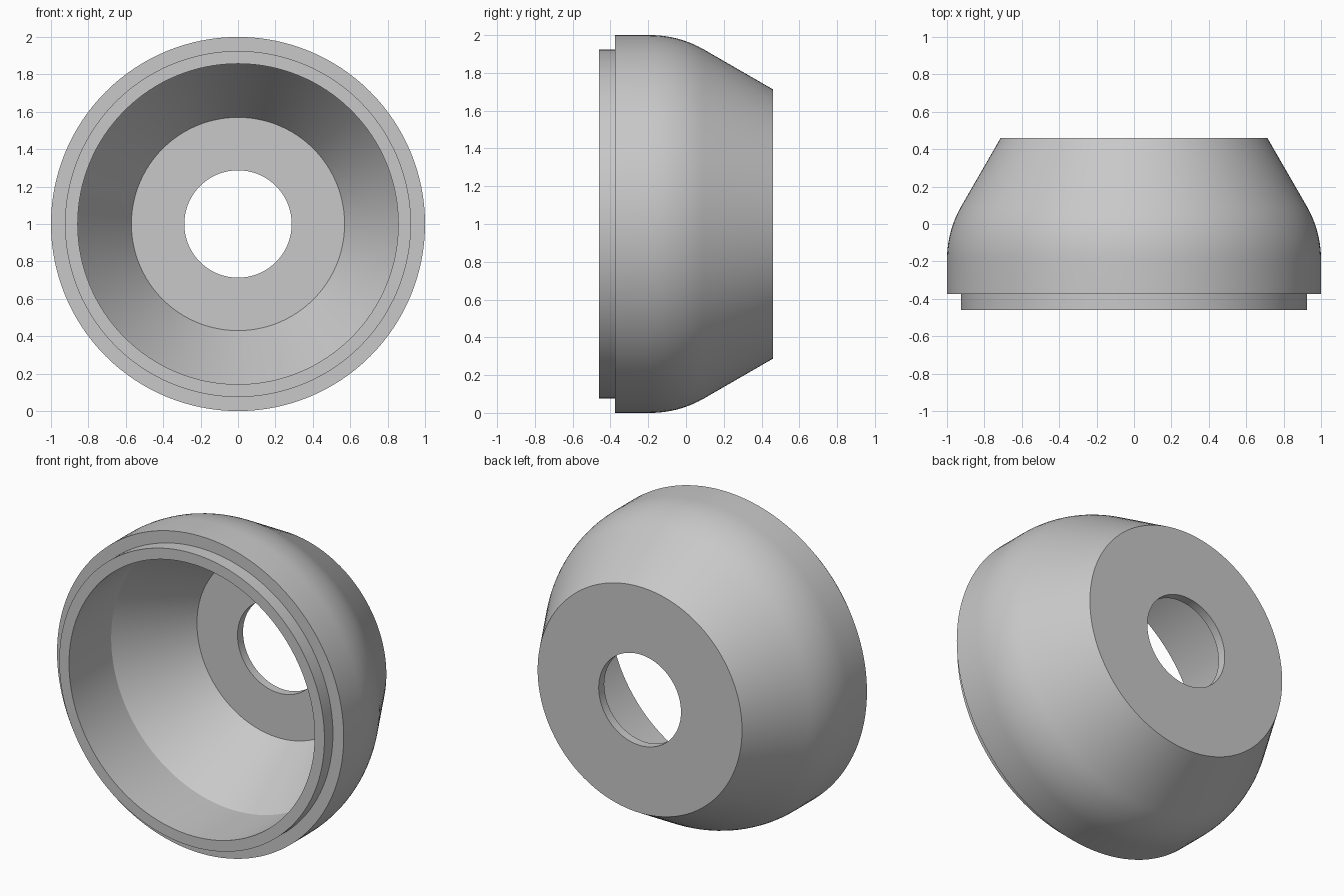
import bpy, bmesh, math
from mathutils import Matrix, Vector

cube = bpy.data.objects.get("Cube")
if cube:
    bpy.data.objects.remove(cube, do_unlink=True)

SEGMENTS = 128
FRONT, BACK = -0.46, 0.46
SLOPE = math.radians(30)

grey = bpy.data.materials.new("light grey")
grey.use_nodes = True
grey.diffuse_color = (0.58, 0.58, 0.58, 1)
grey.node_tree.nodes["Principled BSDF"].inputs["Base Color"].default_value = grey.diffuse_color


def shoulder_arc(start_y, radius, steps):
    """Rounded shoulder from the straight rim to the conical back."""
    angles = [SLOPE * i / steps for i in range(steps + 1)]
    return [(1 - radius * (1 - math.cos(a)), start_y + radius * math.sin(a)) for a in angles]


def lathe(name, profile, material):
    """Spin a closed (radius, y) profile about the front-to-back axis."""
    bm = bmesh.new()
    verts = [bm.verts.new((r, y, 0)) for r, y in profile]
    edges = [bm.edges.new((v, verts[i - 1])) for i, v in enumerate(verts)]
    bmesh.ops.spin(bm, geom=verts + edges, cent=(0, 0, 0), axis=(0, 1, 0),
                   angle=math.tau, steps=SEGMENTS, use_merge=True)
    bmesh.ops.remove_doubles(bm, verts=bm.verts, dist=1e-5)
    bmesh.ops.recalc_face_normals(bm, faces=bm.faces)
    bmesh.ops.transform(bm, matrix=Matrix.Translation(Vector((0, 0, 1))), verts=bm.verts)
    mesh = bpy.data.meshes.new(name)
    bm.to_mesh(mesh)
    bm.free()
    mesh.materials.append(material)
    obj = bpy.data.objects.new(name, mesh)
    bpy.context.collection.objects.link(obj)
    return obj


# Outer shell: stepped lip, straight rim, shoulder, conical back
outer = [(0.925, FRONT), (0.925, -0.375), (1, -0.375)]
outer += shoulder_arc(-0.19, 0.57, 10) + [(0.713, BACK)]
# Inner side: centre hole, thin floor, conical wall, straight bore
inner = [(0.287, BACK), (0.287, 0.405), (0.57, 0.405), (0.857, -0.04), (0.857, FRONT)]

cup = lathe("hollow_cup", outer + inner, grey)

bpy.ops.object.select_all(action="DESELECT")
cup.select_set(True)
bpy.context.view_layer.objects.active = cup
bpy.ops.object.shade_smooth_by_angle(angle=math.radians(25))
